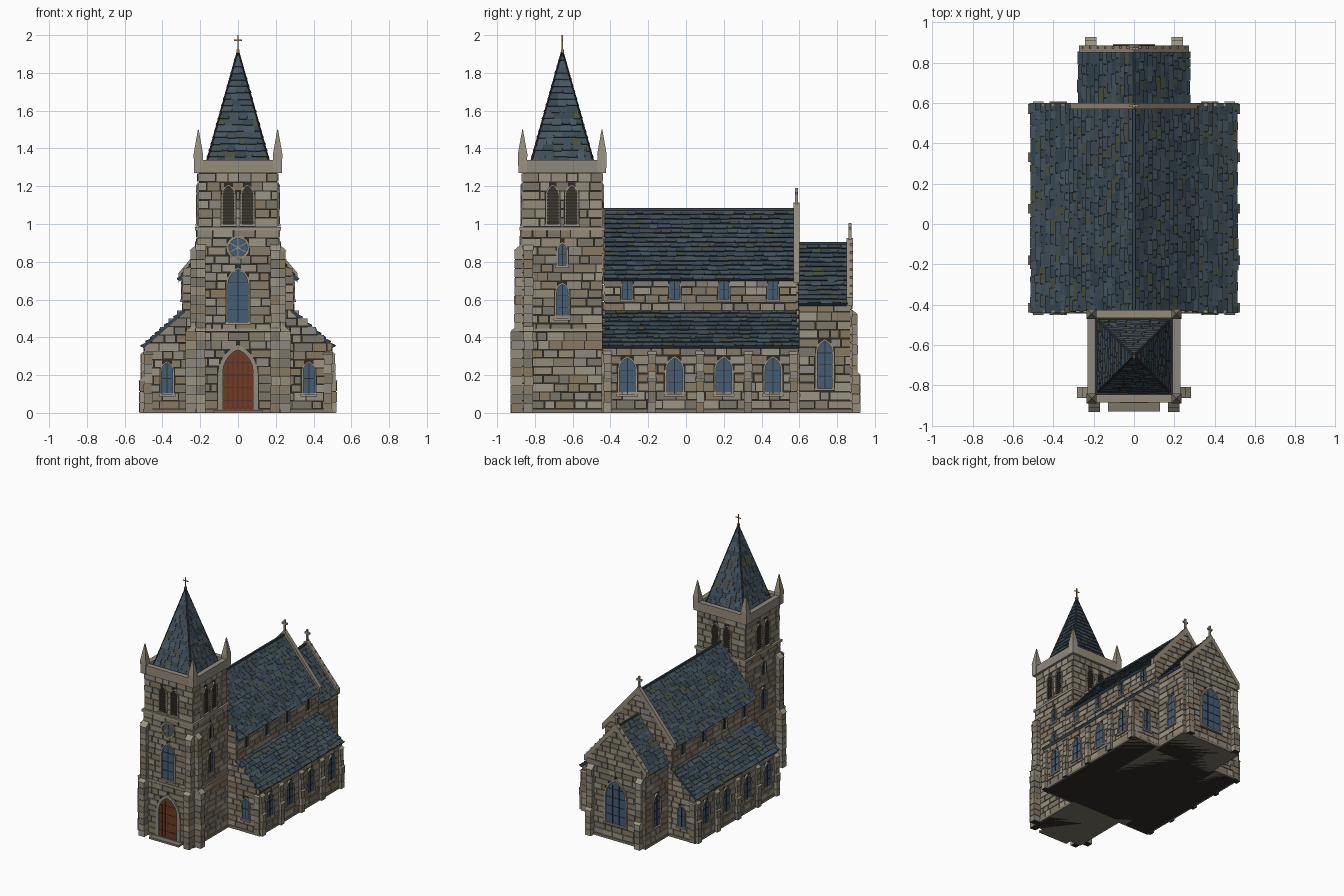
import bpy, bmesh, math, random
from mathutils import Vector, Matrix

if "Cube" in bpy.data.objects:
    bpy.data.objects.remove(bpy.data.objects["Cube"])

random.seed(7)
COL = {
    "stone_a": (.30, .26, .19), "stone_b": (.24, .20, .14), "stone_c": (.33, .30, .23),
    "stone_d": (.20, .18, .14), "stone_e": (.27, .25, .21), "stone_f": (.25, .19, .12),
    "slate_a": (.045, .072, .098), "slate_b": (.06, .09, .115), "slate_c": (.035, .058, .075),
    "slate_d": (.055, .075, .085), "slate_e": (.065, .08, .05),
    "mortar": (.03, .026, .02), "glass": (.06, .11, .18), "lead": (.025, .03, .04),
    "wood": (.16, .045, .018), "wood_dark": (.11, .03, .012), "louvre": (.05, .04, .03),
    "gold": (.35, .2, .06)}
STONE = [k for k in COL if k.startswith("stone")]
SLATE = ["slate_a", "slate_b", "slate_c", "slate_d"] * 3 + ["slate_e"]
MATS = {}
for k, c in COL.items():
    MATS[k] = bpy.data.materials.new(k)
    MATS[k].diffuse_color = (*c, 1)
X, Y, Z = Vector((1, 0, 0)), Vector((0, 1, 0)), Vector((0, 0, 1))
rnd, pick = random.uniform, random.choice


class Part:
    def __init__(self, name):
        self.name, self.bm, self.used = name, bmesh.new(), []

    def solid(self, M, low, high, mat):
        """Closed solid between two matching loops of points."""
        if mat not in self.used:
            self.used.append(mat)
        a = [self.bm.verts.new(M @ Vector(p)) for p in low]
        b = [self.bm.verts.new(M @ Vector(p)) for p in high]
        n = len(a)
        loops = [a[::-1], b] + [(a[i], a[(i + 1) % n], b[(i + 1) % n], b[i]) for i in range(n)]
        for l in loops:
            self.bm.faces.new(l).material_index = self.used.index(mat)

    def prism(self, M, pts, n0, n1, mat):
        self.solid(M, [(u, v, n0) for u, v in pts], [(u, v, n1) for u, v in pts], mat)

    def box(self, M, u0, u1, v0, v1, n0, n1, mat):
        self.prism(M, [(u0, v0), (u1, v0), (u1, v1), (u0, v1)], n0, n1, mat)

    def beam(self, p, q, r, mat):
        p, q = Vector(p), Vector(q)
        M = Matrix.Translation(p) @ (q - p).to_track_quat('Z', 'Y').to_matrix().to_4x4()
        self.box(M, -r, r, -r, r, 0, (q - p).length, mat)

    def done(self):
        bmesh.ops.recalc_face_normals(self.bm, faces=self.bm.faces)
        me = bpy.data.meshes.new(self.name)
        self.bm.to_mesh(me)
        for k in self.used:
            me.materials.append(MATS[k])
        bpy.context.collection.objects.link(bpy.data.objects.new(self.name, me))


def plane(o, u, v):
    u, v = Vector(u).normalized(), Vector(v).normalized()
    M = Matrix((u, v, u.cross(v))).transposed().to_4x4()
    return Matrix.Translation(Vector(o)) @ M


def face(cx, cy, off, deg):
    """Vertical wall frame: u to the right, v up, n outward; 0 faces the front."""
    a = math.radians(deg)
    return plane((cx + math.sin(a) * off, cy - math.cos(a) * off, 0), (math.cos(a), math.sin(a), 0), Z)


def arch(w, h, k=.75):
    """Pointed arch outline and a function giving its half width at a height."""
    a, r = w / 2, w * k
    R, s = (a * a + r * r) / w, h - r
    t = math.acos((R - a) / R)
    left = [(-a, s * i / 4) for i in range(4)]
    left += [(R - a - R * math.cos(t * i / 5), s + R * math.sin(t * i / 5)) for i in range(6)]
    half = lambda y: 0 if y < 0 or y > h else a if y < s else math.sqrt(max(0, R * R - (y - s) ** 2)) - R + a
    return left + [(-x, y) for x, y in left[-2::-1]], half


def courses(p, M, lim, v0, v1, ch, lens, holes=(), slate=False):
    """Rows of random stones, or overlapping slates, within side limits."""
    n = max(1, round((v1 - v0) / ch))
    h = (v1 - v0) / n
    for i in range(n):
        a, b = v0 + i * h, v0 + (i + 1) * h
        la, lb = (lim(a), lim(b)) if slate else (lim(a + .3 * h),) * 2
        spans = [la]
        for uc, v, half in holes:
            w = half((a + b) / 2 - v)
            if w > 0:
                spans = [q for s, e in spans for q in ((s, min(e, uc - w)), (max(s, uc + w), e)) if q[1] - q[0] > .004]
        for s, e in spans:
            u = s
            while u < e - 1e-4:
                l = rnd(*lens)
                if e - u - l < lens[0] * .6:
                    l = e - u
                g = .001 if slate else .0025
                x0, x1 = u + g, u + l - g
                c = lambda x: min(max(x, lb[0]), lb[1])
                u += l
                if x1 - x0 < .002:
                    continue
                if slate:
                    d, k = rnd(.007, .012), rnd(-.004, .003)
                    p.solid(M, [(x0, a + k, 0), (x1, a + k, 0), (c(x1) + 1e-4, b, 0), (c(x0), b, 0)],
                            [(x0, a + k, d), (x1, a + k, d), (c(x1) + 1e-4, b, .003), (c(x0), b, .003)], pick(SLATE))
                else:
                    p.box(M, x0, x1, a + g, b - g, -.004, rnd(.006, .010), pick(STONE))


def window(p, M, uc, v, w, h, t=.012, kind="glass", bars=1):
    """Arched opening with stone surround; returns the hole for the stonework."""
    T = M @ Matrix.Translation((uc, v, 0))
    inn, half_in = arch(w, h)
    out, half = arch(w + 2 * t, h + t)
    p.prism(T, inn, -.003, .004, {"glass": "glass", "door": "wood", "louvre": "mortar"}[kind])
    for i in range(len(inn) - 1):
        q = [inn[i], inn[i + 1], out[i + 1], out[i]]
        p.prism(T, q, -.003, rnd(.012, .015), pick(["stone_a", "stone_c", "stone_e"]))
    for i in range(bars):
        x = w * ((i + 1) / (bars + 1) - .5)
        p.box(T, x - .0025, x + .0025, 0, h - abs(x) * 1.2 - .003, 0, .008, "wood_dark" if kind == "door" else "lead")
    n = 12 if kind == "louvre" else max(2, round(h / .07))
    for i in range(1, n):
        y = h * i / n
        x = half_in(y)
        p.box(T, -x, x, y - .002, y + (.006 if kind == "louvre" else .001), 0, .009 if kind == "louvre" else .007,
              "louvre" if kind == "louvre" else "lead")
    if kind != "door":
        p.box(T, -w / 2 - t - .004, w / 2 + t + .004, -.012, 0, -.003, .018, "stone_c")
    return (uc, v, half)


def buttress(p, M, uc, w, stages):
    """Stacked stone pier, each stage (z0, z1, depth) ending in a sloped cap."""
    for z0, z1, d in stages:
        n = max(1, round((z1 - z0) / .05))
        h = (z1 - z0) / n
        p.box(M, uc - w / 2 + .003, uc + w / 2 - .003, z0, z1, -.003, d - .003, "mortar")
        for i in range(n):
            j = rnd(-.002, .002)
            p.box(M, uc - w / 2 + j, uc + w / 2 + j, z0 + i * h + .0015, z0 + (i + 1) * h - .0015, -.003, d + j, pick(STONE))
        e, a, b = w / 2 + .003, z1, z1 + d * .9
        p.solid(M, [(uc - e, a, 0), (uc - e, a, d + .004), (uc - e, b, 0)],
                [(uc + e, a, 0), (uc + e, a, d + .004), (uc + e, b, 0)], "stone_c")


def slope(p, xe, ze, xr, zr, y0, y1):
    """Slated slopes on both sides, from eave to ridge."""
    for s in (1, -1):
        M = plane((s * xe, y0 if s > 0 else y1, ze), Y * s, (s * (xr - xe), 0, zr - ze))
        L, S = y1 - y0, math.hypot(xe - xr, zr - ze)
        p.box(M, 0, L, 0, S, -.012, .001, "slate_c")
        courses(p, M, lambda v: (0, L), 0, S, .032, (.03, .075), slate=True)


def coping(p, y0, y1, w, ze, zr, t):
    M = plane((0, y0, 0), X, Z)
    for s in (1, -1):
        p.prism(M, [(0, zr - .02), (s * w, ze - .02), (s * w, ze + t), (0, zr + t)], y0 - y1, 0, "stone_a")


def cross(p, y, z0, h, arm, r, mat):
    M = plane((0, y, z0), X, Z)
    p.box(M, -r, r, 0, h, -r, r, mat)
    p.box(M, -arm, arm, h * .62, h * .62 + 2 * r, -r * .9, r * .9, mat)


def gable(w, ze, zr, base):
    return [(-w, base), (w, base), (w, ze), (0, zr), (-w, ze)]


front = plane((0, 0, 0), X, Z)           # n runs toward -y
NY0, NY1, TY = -.44, .595, -.655

# Tower walls with openings on every side
tower = Part("tower")
C = Matrix.Translation((0, TY, 0))
tower.box(C, -.213, .213, -.213, .213, 0, .97, "mortar")
tower.box(C, -.207, .207, -.207, .207, .97, 1.29, "mortar")
for deg in (0, 90, 180, 270):
    M, U = face(0, TY, .213, deg), face(0, TY, .207, deg)
    holes = []
    if deg == 0:
        holes = [window(tower, M, 0, 0, .16, .335, .028, "door", 5), window(tower, M, 0, .48, .105, .28)]
        R = M @ Matrix.Translation((0, .875, 0))
        ring = [(math.cos(math.tau * i / 18), math.sin(math.tau * i / 18)) for i in range(19)]
        tower.prism(R, [(x * .05, y * .05) for x, y in ring[:18]], -.003, .005, "glass")
        for (a, b), (c, d) in zip(ring, ring[1:]):
            tower.prism(R, [(a * .048, b * .048), (c * .048, d * .048), (c * .063, d * .063), (a * .063, b * .063)], -.003, .014, pick(STONE))
        for i in range(3):
            tower.box(R @ Matrix.Rotation(i * math.pi / 3, 4, 'Z'), -.002, .002, -.05, .05, 0, .009, "stone_c")
        holes.append((0, .812, lambda y: math.sqrt(max(0, .063 ** 2 - (y - .063) ** 2))))
    elif deg != 180:
        holes = [window(tower, M, 0, .5, .06, .18), window(tower, M, 0, .78, .04, .115)]
    e = .007 if deg % 180 == 0 else 0
    courses(tower, M, lambda v: (-.213 - e, .213 + e), .72 if deg == 180 else .02, .97, .045, (.05, .12), holes)
    holes = [window(tower, U, x, 1.0, .058, .2, .01, "louvre", 0) for x in (-.05, .05)]
    courses(tower, U, lambda v: (-.207 - e, .207 + e), .985, 1.27, .045, (.045, .1), holes)
    for z in (.43, .965):
        if deg != 180 or z > .9:
            tower.box(M, -.213 - 2 * e, .213 + 2 * e, z, z + .018, -.002, .014, "stone_c")
    # parapet rim
    tower.box(M, -.23 if e else -.19, .23 if e else .19, 1.27, 1.34, -.023, .017, "stone_a" if e else "stone_e")
for s in (1, -1):
    buttress(tower, face(0, TY, .213, 0), s * .197, .05, [(0, .43, .06), (.43, .86, .04)])
    buttress(tower, face(0, TY, .213, 90 * s), -s * .18, .05, [(0, .43, .065), (.43, .86, .04)])
    for t in (1, -1):  # corner pinnacles
        P = Matrix.Translation((s * .21, TY + t * .21, 0))
        sq = lambda r, z: [(-r, -r, z), (r, -r, z), (r, r, z), (-r, r, z)]
        tower.solid(P, sq(.022, 1.27), sq(.025, 1.37), "stone_c")
        tower.solid(P, sq(.025, 1.37), sq(.002, 1.5), "stone_a")
tower.box(C, -.13, .13, -.275, -.2, 0, .015, "stone_d")
tower.done()

# Slated spire with hips, ball and cross
spire = Part("spire")
spire.solid(C, [(-.174, -.174, 1.285), (.174, -.174, 1.285), (.174, .174, 1.285), (-.174, .174, 1.285)],
            [(-.001, -.001, 1.91), (.001, -.001, 1.91), (.001, .001, 1.91), (-.001, .001, 1.91)], "slate_c")
S = math.hypot(.174, .625)
for deg in (0, 90, 180, 270):
    a = math.radians(deg)
    n = Vector((math.sin(a), -math.cos(a), 0))
    M = plane(Vector((0, TY, 1.285)) + n * .174, (math.cos(a), math.sin(a), 0), Z * .625 - n * .174)
    courses(spire, M, lambda v: (-.174 * (1 - v / S), .174 * (1 - v / S)), 0, S * .98, .036, (.03, .07), slate=True)
    d = Vector((n.x - n.y, n.x + n.y, 0)) * .176
    spire.beam(Vector((0, TY, 1.285)) + d, (0, TY, 1.915), .0045, "lead")
spire.box(C, -.008, .008, -.008, .008, 1.905, 1.925, "gold")
cross(spire, TY, 1.92, .08, .022, .003, "gold")
spire.done()

# Nave and aisle masonry
nave = Part("nave_and_aisles")
nave.prism(front, gable(.288, .715, 1.06, 0), -NY1 + .007, -NY0 - .007, "mortar")
for s in (1, -1):
    nave.prism(front, [(s * .28, 0), (s * .49, 0), (s * .49, .355), (s * .28, .545)], -NY1 + .007, -NY0 - .007, "mortar")
    W, K = face(0, 0, .49, 90 * s), face(0, 0, .288, 90 * s)
    ys = [-.31, -.06, .2, .46]
    holes = [window(nave, W, s * y, .1, .082, .19) for y in ys]
    side = lambda v: (NY0 + .007, NY1 - .007) if s > 0 else (-NY1 + .007, -NY0 - .007)
    courses(nave, W, side, .02, .35, .045, (.05, .12), holes)
    holes = [window(nave, K, s * y, .6, .05, .11, .008) for y in ys]
    courses(nave, K, side, .54, .71, .043, (.05, .11), holes)
    for y in (-.415, -.18, .075, .33, .57):
        buttress(nave, W, s * y, .042, [(0, .17, .032), (.17, .31, .024)])
    # end walls of the aisles
    for deg, cy in ((0, NY0 + .007), (180, NY1 - .007)):
        M = face(0, cy, 0, deg)
        holes = [window(nave, M, s * .375, .1, .058, .165, .01)]
        lim = lambda v: (.2, min(.498, .498 - (v - .345) * 1.02)) if s > 0 else (-min(.498, .498 - (v - .345) * 1.02), -.2)
        courses(nave, M, lim, .02, .545, .045, (.05, .11), holes)
        buttress(nave, M, s * .475, .045, [(0, .31, .014)])
for deg, cy in ((0, NY0 + .007), (180, NY1 - .007)):
    g = lambda v: (-min(.295, (1.09 - v) * .83), min(.295, (1.09 - v) * .83))
    courses(nave, face(0, cy, 0, deg), g, .545, 1.085, .045, (.05, .11))
coping(nave, .57, .6, .315, .71, 1.085, .03)
cross(nave, .585, 1.1, .09, .022, .007, "stone_c")
nave.done()

nave_roof = Part("nave_roof")
slope(nave_roof, .315, .705, 0, 1.072, -.435, .572)
nave_roof.beam((0, -.435, 1.078), (0, .572, 1.078), .007, "slate_c")
nave_roof.done()
aisle_roof = Part("aisle_roofs")
slope(aisle_roof, .508, .35, .285, .545, NY0 - .002, .6)
aisle_roof.done()

# Chancel
chancel = Part("chancel")
chancel.prism(front, gable(.253, .585, .885, 0), -.873, -.55, "mortar")
for s in (1, -1):
    K = face(0, 0, .253, 90 * s)
    holes = [window(chancel, K, s * .735, .13, .078, .25)]
    courses(chancel, K, lambda v: (NY1, .873) if s > 0 else (-.873, -NY1), .02, .58, .045, (.05, .12), holes)
    buttress(chancel, face(0, .873, 0, 180), s * .215, .05, [(0, .2, .05), (.2, .52, .035)])
E = face(0, .873, 0, 180)
holes = [window(chancel, E, 0, .13, .17, .34, .016, bars=2)]
g = lambda v: (-min(.261, (.915 - v) * .84), min(.261, (.915 - v) * .84))
courses(chancel, E, g, .02, .9, .045, (.05, .11), holes)
coping(chancel, .85, .885, .272, .585, .9, .025)
cross(chancel, .868, .915, .09, .022, .007, "stone_c")
chancel.done()
chancel_roof = Part("chancel_roof")
slope(chancel_roof, .272, .575, 0, .893, NY1, .855)
chancel_roof.beam((0, NY1, .898), (0, .855, .898), .006, "slate_c")
chancel_roof.done()

# Low plinth courses
plinth = Part("plinth")
I = Matrix.Identity(4)
plinth.box(I, -.502, .502, NY0 - .004, NY1 + .004, 0, .02, "stone_d")
plinth.box(I, -.265, .265, .55, .885, 0, .0195, "stone_d")
plinth.box(I, -.226, .226, TY - .226, -.42, 0, .0195, "stone_d")
plinth.done()

for m in bpy.data.materials:
    if m.users and not m.is_grease_pencil:
        m.use_nodes = True
        m.node_tree.nodes["Principled BSDF"].inputs["Base Color"].default_value = m.diffuse_color
